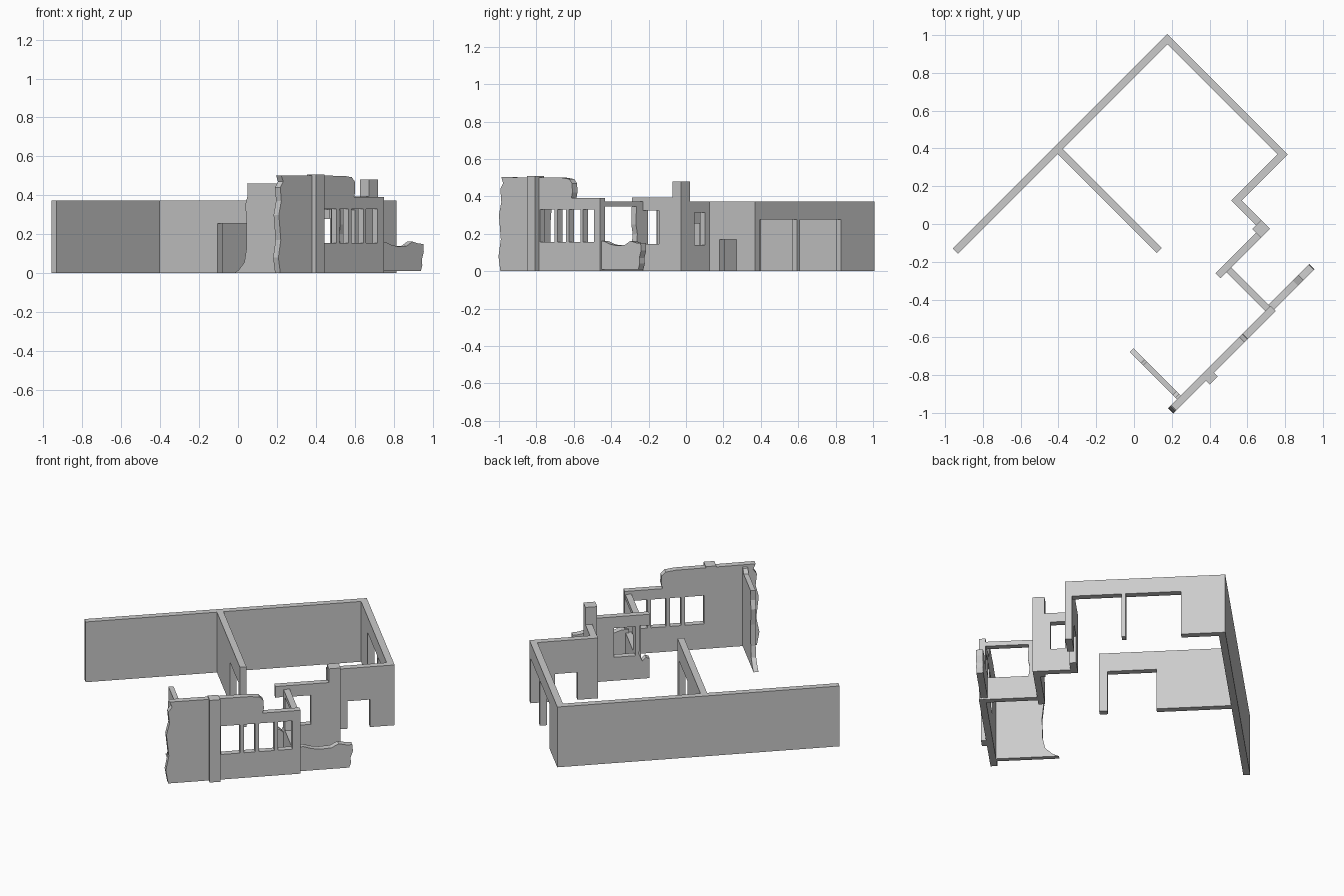
import bpy
import bmesh

cube = bpy.data.objects.get("Cube")
if cube:
    bpy.data.objects.remove(cube, do_unlink=True)

stone = bpy.data.materials.new("plain_grey")
stone.use_nodes = True
stone.diffuse_color = (0.6, 0.6, 0.6, 1)
bsdf = stone.node_tree.nodes["Principled BSDF"]
bsdf.inputs["Base Color"].default_value = stone.diffuse_color
bsdf.inputs["Roughness"].default_value = 0.8

H = 0.373  # common wall height


def box(a0, a1, z0, z1):
    return [(a0, z0), (a1, z0), (a1, z1), (a0, z1)]


def wall(name, axis, near, far, outline, holes=()):
    """Upright slab on the diagonal plan: u = x + y, v = x - y.
    The outline runs along axis 'u' or 'v'; near..far is its thickness on the other."""
    curve = bpy.data.curves.new(name, "CURVE")
    curve.dimensions = "2D"
    curve.fill_mode = "BOTH"
    curve.extrude = (far - near) / 2
    for loop in [outline, *holes]:
        spline = curve.splines.new("POLY")
        spline.points.add(len(loop) - 1)
        for point, (a, z) in zip(spline.points, loop):
            point.co = (a, z, 0, 1)
        spline.use_cyclic_u = True
    helper = bpy.data.objects.new(name + "_outline", curve)
    bpy.context.collection.objects.link(helper)
    depsgraph = bpy.context.evaluated_depsgraph_get()
    mesh = bpy.data.meshes.new_from_object(helper.evaluated_get(depsgraph))
    bpy.data.objects.remove(helper, do_unlink=True)

    bm = bmesh.new()
    bm.from_mesh(mesh)
    bmesh.ops.remove_doubles(bm, verts=bm.verts, dist=0.0001)
    middle = (near + far) / 2
    for vert in bm.verts:
        a, z, t = vert.co
        u, v = (a, middle + t) if axis == "u" else (middle + t, a)
        vert.co = ((u + v) / 2, (u - v) / 2, z)
    bmesh.ops.recalc_face_normals(bm, faces=bm.faces)
    for face in bm.faces:
        face.smooth = False
        face.material_index = 0
    bm.to_mesh(mesh)
    bm.free()
    mesh.materials.clear()
    mesh.materials.append(stone)
    mesh.name = name
    obj = bpy.data.objects.new(name, mesh)
    bpy.context.collection.objects.link(obj)
    return obj


def doorway(a0, a1, top):
    """Outline points for a door cut up from the floor."""
    return [(a0, 0), (a0, top), (a1, top), (a1, 0)]


def wall_with_doors(name, axis, near, far, a0, a1, doors):
    outline = [(a0, 0)]
    for door in doors:
        outline += doorway(*door)
    outline += [(a1, 0), (a1, H), (a0, H)]
    return wall(name, axis, near, far, outline)


# Rear rooms
wall("long_back_wall", "u", -0.83, -0.775, box(-1.09, 1.183, 0, H))
wall_with_doors("rear_side_wall", "v", 1.128, 1.183, -0.78, 0.445,
                [(-0.477, -0.037, 0.277), (-0.005, 0.423, 0.277)])
wall_with_doors("dividing_wall", "v", -0.033, 0.02, -0.78, 0.275,
                [(-0.18, 0.21, 0.256)])
wall_with_doors("side_return_wall", "u", 0.39, 0.445, 0.64, 1.183,
                [(0.805, 0.985, 0.17)])
wall("small_window_wall", "v", 0.64, 0.695, box(0.39, 0.746, 0, H),
     [box(0.49, 0.605, 0.14, 0.315)])

# Square column where the walls turn
wall("column", "u", 0.652, 0.746, box(0.6, 0.695, 0, 0.48))

# Broken wall with a window and a crumbled open end
wall("broken_middle_wall", "u", 0.692, 0.746,
     [(0.17, 0), (0.65, 0), (0.65, 0.395), (0.17, 0.395), (0.17, 0.325),
      (0.25, 0.33), (0.255, 0.15), (0.23, 0.11), (0.2, 0.13), (0.17, 0.12)],
     [box(0.285, 0.456, 0.145, 0.325)])

# Wall with a wide window running up to the front wall
wall("wide_window_wall", "v", 0.235, 0.285,
     [(0.72, 0), (1.165, 0), (1.165, 0.14), (0.815, 0.14), (0.805, 0.2),
      (0.82, 0.25), (0.815, 0.345), (1.165, 0.345), (1.165, H), (0.72, H)])

# Low broken stub
wall("low_broken_wall", "u", 1.14, 1.195,
     [(0.26, 0.01), (0.685, 0.01), (0.7, 0.04), (0.695, 0.07), (0.715, 0.11),
      (0.71, 0.15), (0.66, 0.152), (0.6, 0.162), (0.54, 0.14), (0.45, 0.137),
      (0.38, 0.145), (0.32, 0.16), (0.26, 0.162)])

# Front wall with four window lights and ragged ends
lights = [(-0.35, -0.197), (-0.165, -0.075), (-0.043, 0.08), (0.107, 0.225)]
wall("front_wall", "u", 1.156, 1.21,
     [(-0.775, 0), (0.29, 0), (0.29, 0.392), (-0.015, 0.392), (-0.005, 0.42),
      (-0.008, 0.47), (-0.04, 0.493), (-0.12, 0.5), (-0.765, 0.503),
      (-0.745, 0.47), (-0.775, 0.44), (-0.765, 0.37), (-0.79, 0.3),
      (-0.77, 0.17), (-0.795, 0.08)],
     [box(a, b, 0.155, 0.33) for a, b in lights])
wall("front_pilaster", "u", 1.156, 1.25, box(-0.448, -0.363, 0, 0.508))

# Thin broken wall at the front corner
wall("thin_broken_wall", "v", -0.7, -0.66,
     [(0.655, 0), (1.17, 0), (1.17, 0.49), (1.14, 0.485), (1.11, 0.46),
      (0.795, 0.46), (0.8, 0.4), (0.775, 0.35), (0.79, 0.25), (0.785, 0.12),
      (0.765, 0.055), (0.705, 0.015)])
